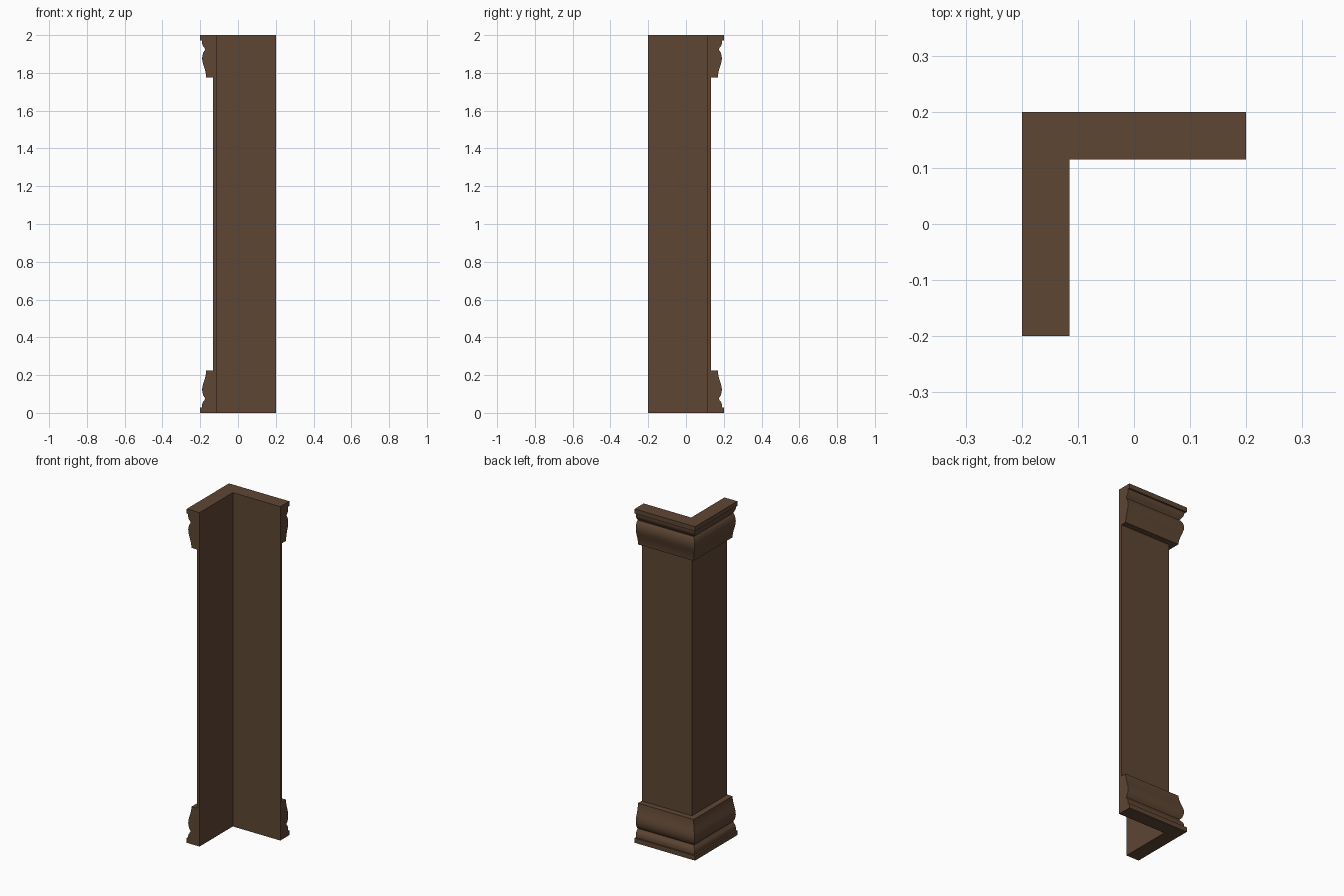
import bpy, bmesh, math

if "Cube" in bpy.data.objects:
    bpy.data.objects.remove(bpy.data.objects["Cube"])

E, S, I = 0.2, 0.133, 0.115      # wing end, shaft face, inner face

wood = bpy.data.materials.new("dark brown wood")
wood.diffuse_color = (0.113, 0.061, 0.034, 1)
wood.use_nodes = True
wood.node_tree.nodes["Principled BSDF"].inputs["Base Color"].default_value = wood.diffuse_color


def corner_sweep(name, profile, smooth=False):
    """Sweep a closed (offset, height) profile round the mitred outer corner."""
    bm = bmesh.new()
    stations = [lambda r: (-r, -E), lambda r: (-r, r), lambda r: (E, r)]
    rows = [[bm.verts.new((*f(r), z)) for r, z in profile] for f in stations]
    n = len(profile)
    for a, b in zip(rows, rows[1:]):
        for k in range(n):
            j = (k + 1) % n
            bm.faces.new((a[k], a[j], b[j], b[k]))
    bm.faces.new(rows[0])
    bm.faces.new(rows[-1][::-1])
    bmesh.ops.recalc_face_normals(bm, faces=bm.faces)
    me = bpy.data.meshes.new(name)
    bm.to_mesh(me)
    bm.free()
    me.materials.append(wood)
    ob = bpy.data.objects.new(name, me)
    bpy.context.collection.objects.link(ob)
    if smooth:
        bpy.ops.object.select_all(action='DESELECT')
        ob.select_set(True)
        bpy.context.view_layer.objects.active = ob
        bpy.ops.object.shade_smooth_by_angle(angle=math.radians(32))
    return ob


# L-shaped shaft, full height
corner_sweep("shaft", [(I, 0), (S, 0), (S, 2), (I, 2)])

# Moulding: plinth fillet, small round, groove, large swelling, top fillet
moulding = [(S, 0), (0.2, 0), (0.2, 0.028), (0.190, 0.028), (0.190, 0.045),
            (0.187, 0.055), (0.181, 0.064), (0.175, 0.071), (0.173, 0.077),
            (0.178, 0.083), (0.184, 0.093), (0.188, 0.106), (0.190, 0.120),
            (0.189, 0.135), (0.185, 0.152), (0.179, 0.170), (0.174, 0.188),
            (0.170, 0.207), (0.168, 0.225), (S, 0.225)]
corner_sweep("base_moulding", moulding, True)
corner_sweep("capital_moulding", [(r, 2 - z) for r, z in moulding], True)
